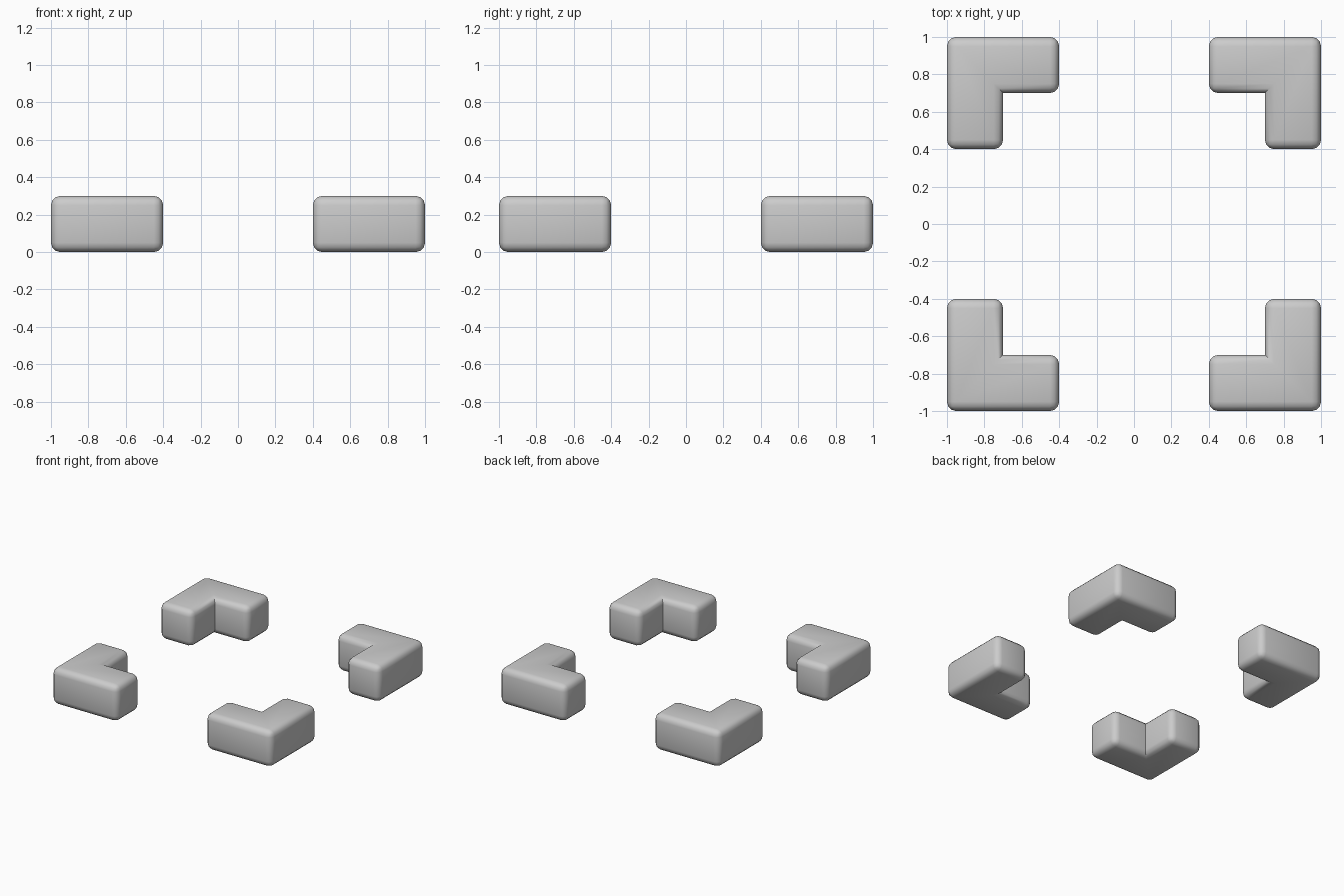
import bpy, bmesh, math
from mathutils import Matrix

if "Cube" in bpy.data.objects:
    bpy.data.objects.remove(bpy.data.objects["Cube"])

HEIGHT = 0.3
ROUND = 0.05
# L outline of one corner, counter-clockwise; (0.7, 0.7) is the inner corner
OUTLINE = [(1, 0.4), (1, 1), (0.4, 1), (0.4, 0.7), (0.7, 0.7), (0.7, 0.4)]


def corner_block(name, turn):
    bm = bmesh.new()
    base = bm.faces.new([bm.verts.new((x, y, 0)) for x, y in OUTLINE])
    ext = bmesh.ops.extrude_face_region(bm, geom=[base], use_keep_orig=True)
    top = [v for v in ext["geom"] if isinstance(v, bmesh.types.BMVert)]
    bmesh.ops.translate(bm, verts=top, vec=(0, 0, HEIGHT))
    bmesh.ops.recalc_face_normals(bm, faces=bm.faces)

    # Round every edge except the upright inner corner, which stays sharp
    def is_inner(e):
        return all(abs(v.co.x - 0.7) < 1e-4 and abs(v.co.y - 0.7) < 1e-4
                   for v in e.verts)
    bmesh.ops.bevel(bm, geom=[e for e in bm.edges if not is_inner(e)],
                    offset=ROUND, offset_type='OFFSET', segments=3,
                    profile=0.5, affect='EDGES', clamp_overlap=True)

    bmesh.ops.rotate(bm, verts=bm.verts, cent=(0, 0, 0),
                     matrix=Matrix.Rotation(turn, 3, 'Z'))
    mesh = bpy.data.meshes.new(name)
    bm.to_mesh(mesh)
    bm.free()
    for p in mesh.polygons:
        p.use_smooth = True
    mesh.set_sharp_from_angle(angle=math.radians(40))
    obj = bpy.data.objects.new(name, mesh)
    bpy.context.collection.objects.link(obj)


# Four identical corner blocks around the centre
for i, side in enumerate(("back_right", "back_left", "front_left", "front_right")):
    corner_block("corner_block_" + side, i * math.pi / 2)
